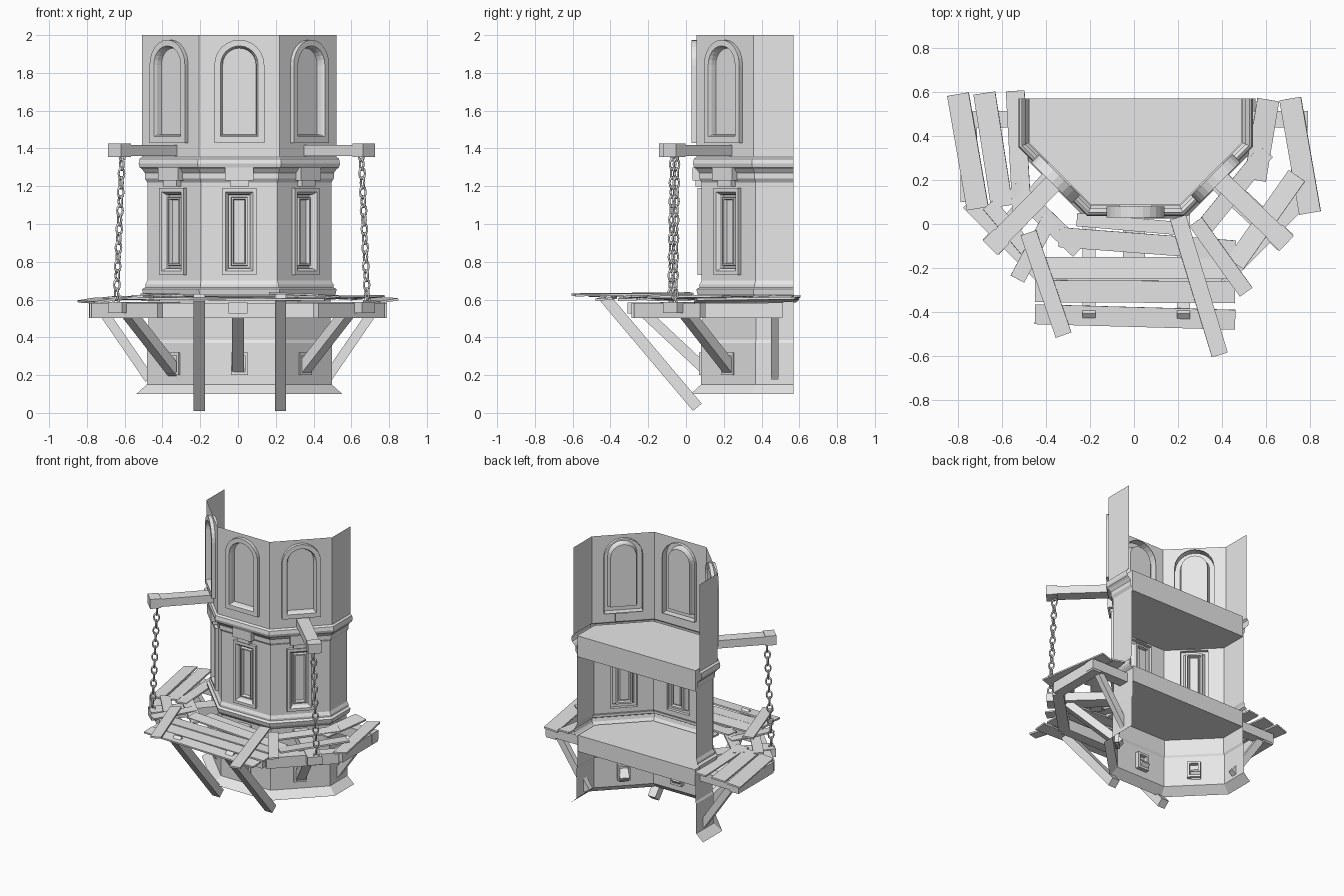
import bpy, bmesh
from math import radians, pi, sin, cos, tan
from mathutils import Matrix, Vector

cube = bpy.data.objects.get("Cube")
if cube:
    bpy.data.objects.remove(cube, do_unlink=True)

stone = bpy.data.materials.new("plain grey")
stone.use_nodes = True
stone.diffuse_color = (0.8, 0.8, 0.8, 1)
stone.node_tree.nodes["Principled BSDF"].inputs["Base Color"].default_value = (0.8, 0.8, 0.8, 1)

CX, CY = 0.007, 0.57        # axis of the half octagon
T = tan(pi / 8)


def finish(bm, name, smooth=False):
    bmesh.ops.remove_doubles(bm, verts=bm.verts, dist=0.0002)
    bmesh.ops.recalc_face_normals(bm, faces=bm.faces)
    for f in bm.faces:
        f.smooth = smooth
    me = bpy.data.meshes.new(name)
    bm.to_mesh(me)
    bm.free()
    me.materials.append(stone)
    ob = bpy.data.objects.new(name, me)
    bpy.context.collection.objects.link(ob)
    return ob


def facet(angle):
    """Frame of one wall: local -y points out of the tower."""
    return Matrix.Translation((CX, CY, 0)) @ Matrix.Rotation(radians(angle), 4, 'Z')


def half_octagon(a, z):
    pts = [(-a, 0), (-a, -a * T), (-a * T, -a), (a * T, -a), (a, -a * T), (a, 0)]
    return [Vector((CX + x, CY + y, z)) for x, y in pts]


def outline(w, z0, z1, arched):
    """Window outline as (u, z) points."""
    pts = [(-w, z0), (w, z0)]
    if arched:
        pts += [(w * cos(pi * i / 12), z1 - w + w * sin(pi * i / 12)) for i in range(13)]
    else:
        pts += [(w, z1), (-w, z1)]
    return pts


def beam(bm, p, q, w, h, roll=0):
    p, q = Vector(p), Vector(q)
    d = q - p
    rot = d.to_track_quat('X', 'Z').to_matrix().to_4x4() @ Matrix.Rotation(radians(roll), 4, 'X')
    m = Matrix.Translation((p + q) / 2) @ rot @ Matrix.Diagonal((d.length, w, h, 1))
    bmesh.ops.create_cube(bm, size=1, matrix=m)


def slab(name, a, z0, z1):
    bm = bmesh.new()
    lo = [bm.verts.new(v) for v in half_octagon(a, z0)]
    hi = [bm.verts.new(v) for v in half_octagon(a, z1)]
    bm.faces.new(lo)
    bm.faces.new(hi)
    for i in range(6):
        j = (i + 1) % 6
        bm.faces.new((lo[i], lo[j], hi[j], hi[i]))
    finish(bm, name)


# Window types: half width, bottom, top, arched, wall apothem, (inset, outward) rings
LOWER = (0.092, 0.73, 1.19, False, 0.487,
         [(0, 0), (0, 0.022), (0.02, 0.022), (0.034, 0.005), (0.036, -0.02),
          (0.048, -0.02), (0.05, 0.004), (0.058, 0.004), (0.064, -0.015)])
UPPER = (0.132, 1.43, 1.975, True, 0.515,
         [(0, -0.025), (0, 0.025), (0.032, 0.025), (0.04, 0.008), (0.044, -0.02)])
FACETS = (-45, 0, 45)

# Tower shell: swept profile (apothem, height), with window walls pierced
profile = [(0.545, 0.1), (0.49, 0.15), (0.49, 0.37), (0.482, 0.385), (0.482, 0.6),
           (0.5, 0.615), (0.51, 0.63), (0.515, 0.655), (0.498, 0.665), (0.498, 0.68),
           (0.487, 0.7), (0.487, 1.22), (0.5, 1.24), (0.5, 1.27), (0.515, 1.29),
           (0.528, 1.3), (0.533, 1.32), (0.528, 1.345), (0.515, 1.355), (0.515, 2.0)]
bm = bmesh.new()
for (a0, z0), (a1, z1) in zip(profile, profile[1:]):
    lo, hi = half_octagon(a0, z0), half_octagon(a1, z1)
    pierced = z1 - z0 > 0.4
    for i in range(5):
        if pierced and 0 < i < 4:
            continue
        bm.faces.new([bm.verts.new(v) for v in (lo[i], lo[i + 1], hi[i + 1], hi[i])])
    if pierced:
        w, b, t, arched, a, _ = LOWER if z0 < 1 else UPPER
        s = a0 * T
        for ang in FACETS:
            edges = []
            for loop in ([(-s, z0), (s, z0), (s, z1), (-s, z1)], outline(w, b, t, arched)):
                vs = [bm.verts.new(facet(ang) @ Vector((u, -a, z))) for u, z in loop]
                edges += [bm.edges.new((vs[k - 1], vs[k])) for k in range(len(vs))
                          if (vs[k - 1].co - vs[k].co).length > 1e-5]
            bmesh.ops.remove_doubles(bm, verts=list({v for e in edges for v in e.verts}), dist=1e-5)
            bmesh.ops.triangle_fill(bm, edges=[e for e in edges if e.is_valid], use_beauty=True)
finish(bm, "tower_walls")

# Floors
slab("upper_floor", 0.484, 1.2, 1.355)
slab("lower_floor", 0.478, 0.5, 0.62)

# Windows: lofted frames closed by a recessed panel
for label, (w, b, t, arched, a, rings) in (("lower", LOWER), ("upper", UPPER)):
    for n, ang in enumerate(FACETS):
        bm = bmesh.new()
        loops = []
        for inset, out in rings:
            pts = outline(w - inset, b + inset, t - inset, arched)
            loops.append([bm.verts.new(facet(ang) @ Vector((u, -a - out, z))) for u, z in pts])
        for r, s in zip(loops, loops[1:]):
            for k in range(len(r)):
                bm.faces.new((r[k - 1], r[k], s[k], s[k - 1]))
        bm.faces.new(loops[-1])
        finish(bm, f"{label}_window_{n + 1}")

# Corbels under the cornice, and sockets around the lower braces
bm = bmesh.new()
for ang in FACETS:
    m = facet(ang)
    for z, w, h, out in ((1.265, 0.15, 0.07, 0.535), (1.215, 0.1, 0.035, 0.52)):
        beam(bm, m @ Vector((0, -0.48, z)), m @ Vector((0, -out, z)), w, h)
    for u in (-0.037, 0.037):
        beam(bm, m @ Vector((u, -0.46, 0.26)), m @ Vector((u, -0.5, 0.26)), 0.016, 0.12)
    for z in (0.208, 0.312):
        beam(bm, m @ Vector((0, -0.46, z)), m @ Vector((0, -0.5, z)), 0.09, 0.016)
finish(bm, "corbels_and_sockets")

# Hoist beams with end caps
ENDS = {"right": (-0.65, -0.105), "left": (0.69, -0.085)}
for side, (x, y) in ENDS.items():
    bm = bmesh.new()
    e = Vector((x, y, 1.39))
    d = (Vector((CX, CY, 1.39)) - e).normalized()
    beam(bm, e, e + d * 0.44, 0.085, 0.058)
    beam(bm, e - d * 0.005, e + d * 0.07, 0.095, 0.07)
    finish(bm, f"{side}_hoist_beam")

# Chains of alternating links
for side, (x, y) in ENDS.items():
    s = 1 if x > 0 else -1
    top = Vector((x - 0.037 * s, y + 0.035, 1.365))
    bottom = Vector((x - 0.005 * s, y + 0.025, 0.58))
    bm = bmesh.new()
    links, major, minor = 17, 10, 5
    for n in range(links):
        c = top.lerp(bottom, n / (links - 1))
        m = Matrix.Translation(c) @ Matrix.Rotation(radians(30 + 90 * (n % 2)), 4, 'Z')
        grid = []
        for i in range(major):
            p = 2 * pi * i / major
            ring = []
            for j in range(minor):
                q = 2 * pi * j / minor
                r = 1 + 0.32 * cos(q)
                ring.append(bm.verts.new(m @ Vector((0.018 * r * cos(p), 0.006 * sin(q),
                                                     0.028 * r * sin(p)))))
            grid.append(ring)
        for i in range(major):
            for j in range(minor):
                bm.faces.new((grid[i - 1][j - 1], grid[i][j - 1], grid[i][j], grid[i - 1][j]))
    finish(bm, f"{side}_chain", True)

# Platform frame: outer ring and joists
bm = bmesh.new()
ring = [(-0.75, 0.51), (-0.75, 0.1), (-0.4, -0.25), (0.4, -0.25), (0.75, 0.1), (0.75, 0.51)]
for p, q in zip(ring, ring[1:]):
    beam(bm, (*p, 0.542), (*q, 0.542), 0.075, 0.08)
beam(bm, (0, 0.1, 0.555), (0, -0.31, 0.555), 0.1, 0.06)
for x, y in ENDS.values():
    s = 1 if x > 0 else -1
    beam(bm, (0.33 * s, 0.25, 0.558), (x, y, 0.558), 0.1, 0.06)
    beam(bm, (0.46 * s, 0.475, 0.55), (0.79 * s, 0.475, 0.55), 0.075, 0.07)
finish(bm, "platform_frame")

# Braces
bm = bmesh.new()
beam(bm, (0, 0.11, 0.22), (0, -0.22, 0.53), 0.065, 0.055)
for s in (-1, 1):
    beam(bm, (0.33 * s, 0.25, 0.21), (0.58 * s, 0.0, 0.53), 0.065, 0.055)
    beam(bm, (0.47 * s, 0.47, 0.18), (0.71 * s, 0.47, 0.53), 0.04, 0.05)
    beam(bm, (0.215 * s + 0.01, 0.06, 0.03), (0.215 * s + 0.01, -0.43, 0.61), 0.06, 0.06)
finish(bm, "braces")

# Deck planks: start, end, height, width, roll
planks = [
    ((-0.45, -0.41), (0.46, -0.435), 0.602, 0.09, 4), ((-0.45, -0.305), (0.46, -0.31), 0.6, 0.1, 2),
    ((-0.44, -0.2), (0.44, -0.2), 0.602, 0.1, -3), ((-0.34, -0.06), (0.46, -0.12), 0.605, 0.09, 3),
    ((-0.26, 0.02), (0.2, -0.02), 0.6, 0.06, 0),
    ((-0.48, -0.04), (-0.32, -0.505), 0.622, 0.075, 3), ((0.2, 0.03), (0.39, -0.595), 0.625, 0.075, -3),
    ((0.28, 0.01), (0.51, -0.31), 0.615, 0.07, 4),
    ((-0.8, 0.59), (-0.71, 0.07), 0.592, 0.1, 9), ((-0.68, 0.595), (-0.6, 0.08), 0.604, 0.1, 6),
    ((-0.54, 0.605), (-0.51, 0.06), 0.61, 0.085, 4),
    ((-0.66, 0.09), (-0.44, -0.17), 0.602, 0.07, -4), ((-0.55, 0.17), (-0.25, -0.12), 0.605, 0.08, 3),
    ((-0.53, -0.25), (-0.38, 0.03), 0.612, 0.07, 2),
    ((0.71, 0.57), (0.8, 0.05), 0.594, 0.1, 9), ((0.61, 0.565), (0.55, 0.2), 0.606, 0.1, -5),
    ((0.74, 0.22), (0.46, -0.18), 0.61, 0.09, 4), ((0.6, 0.33), (0.3, -0.04), 0.606, 0.08, -3),
]
bm = bmesh.new()
for p, q, z, w, roll in planks:
    beam(bm, (*p, z + 0.006), (*q, z), w, 0.012, roll)
finish(bm, "deck_planks")
